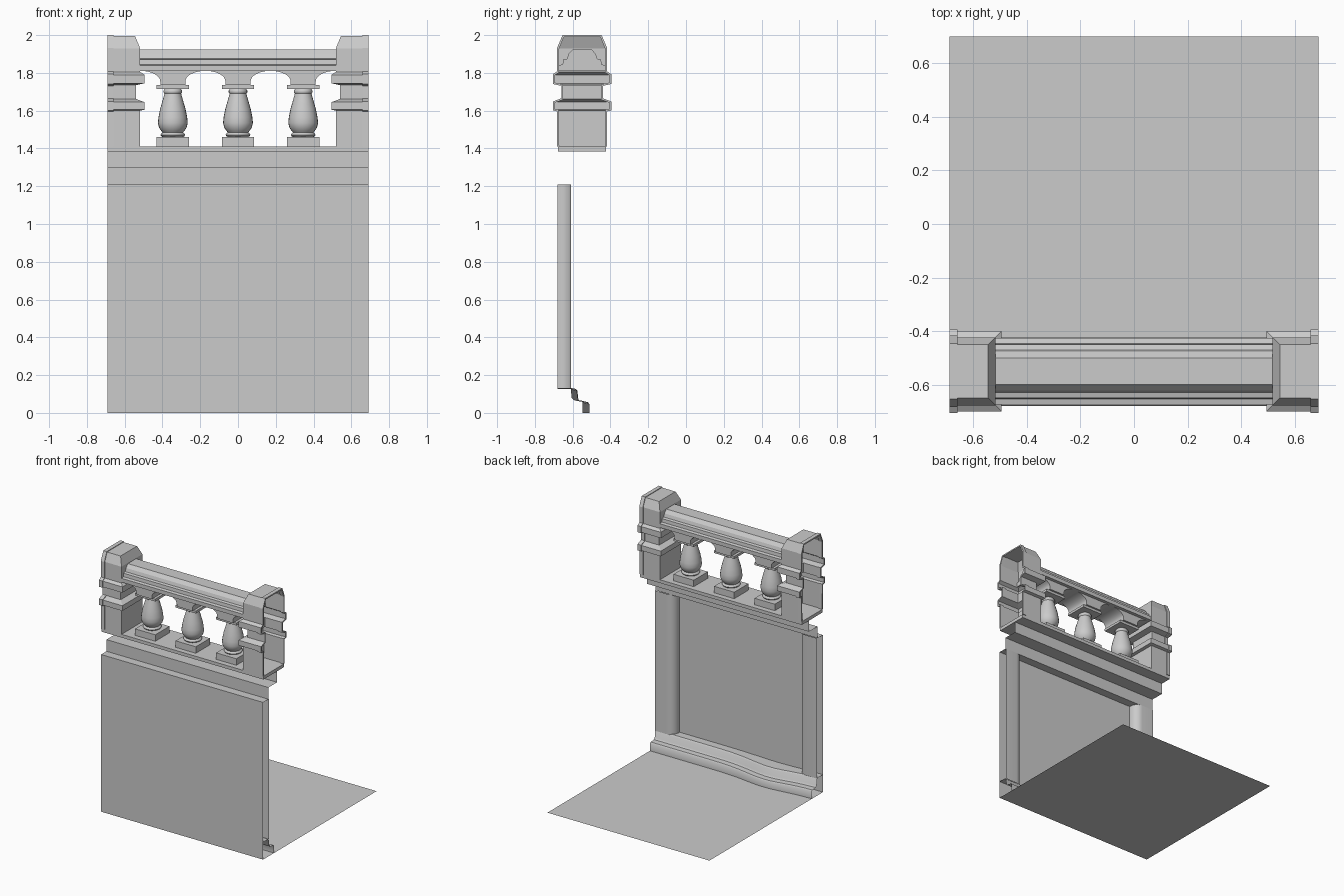
import bpy, bmesh, math

if "Cube" in bpy.data.objects:
    bpy.data.objects.remove(bpy.data.objects["Cube"])

stone = bpy.data.materials.new("grey_stone")
stone.use_nodes = True
GREY = (0.6, 0.6, 0.6, 1)
stone.diffuse_color = GREY
stone.node_tree.nodes["Principled BSDF"].inputs["Base Color"].default_value = GREY

W = 0.69       # half width of the tile
CY = -0.55     # centre line of the balustrade
PITCH = 0.345  # baluster spacing


def finish(name, bm, smooth=False):
    bmesh.ops.remove_doubles(bm, verts=bm.verts, dist=1e-5)
    bmesh.ops.recalc_face_normals(bm, faces=bm.faces)
    me = bpy.data.meshes.new(name)
    bm.to_mesh(me)
    bm.free()
    me.materials.append(stone)
    ob = bpy.data.objects.new(name, me)
    bpy.context.collection.objects.link(ob)
    if smooth:
        bpy.ops.object.select_all(action='DESELECT')
        ob.select_set(True)
        bpy.context.view_layer.objects.active = ob
        bpy.ops.object.shade_smooth_by_angle(angle=math.radians(40))
    return ob


def loft(name, rings, closed=False, caps=False, smooth=False):
    """Skin a sheet between successive rows of points."""
    bm = bmesh.new()
    rows = [[bm.verts.new(p) for p in r] for r in rings]
    for a, b in zip(rows, rows[1:]):
        n = len(a)
        for i in range(n if closed else n - 1):
            j = (i + 1) % n
            bm.faces.new((a[i], a[j], b[j], b[i]))
    if caps:
        bm.faces.new(rows[0])
        bm.faces.new(rows[-1])
    return finish(name, bm, smooth)


def box(name, x0, x1, y0, y1, z0, z1):
    ring = lambda z: [(x0, y0, z), (x1, y0, z), (x1, y1, z), (x0, y1, z)]
    return loft(name, [ring(z0), ring(z1)], closed=True, caps=True)


# Floor and outer wall are single sheets
loft("floor", [[(-W, -0.68, 0), (W, -0.68, 0)], [(-W, 0.7, 0), (W, 0.7, 0)]])
loft("wall", [[(-W, -0.68, 0), (W, -0.68, 0)], [(-W, -0.68, 1.21), (W, -0.68, 1.21)]])

# Stepped cornice sheet and the slab it carries
cornice = [(-0.68, 1.21), (-0.615, 1.21), (-0.615, 1.3), (-0.51, 1.3), (-0.51, 1.385)]
loft("cornice", [[(x, y, z) for y, z in cornice] for x in (-W, W)])
box("balustrade_slab", -W, W, CY - 0.127, CY + 0.127, 1.385, 1.41)

# Wavy two-step skirting along the foot of the wall
skirting = [(-0.68, 0.135), (-0.62, 0.135), (-0.61, 0.125), (-0.605, 0.08),
            (-0.595, 0.068), (-0.555, 0.065), (-0.547, 0.055), (-0.547, 0)]
rows = []
for i in range(25):
    x = -W + 2 * W * i / 24
    bulge = math.exp(-((x + 0.3) / 0.22) ** 2)
    rows.append([(x, y + (0.035 * bulge if k else 0), z - (0.008 * bulge if z else 0))
                 for k, (y, z) in enumerate(skirting)])
loft("skirting", rows, smooth=True)

# Rounded pilasters at the inner corners
for side, label in ((1, "left"), (-1, "right")):
    path = [(W, -0.61)]
    for i in range(7):
        a = math.radians(15 * i)
        path.append((0.59 - 0.06 * math.sin(a), -0.67 + 0.06 * math.cos(a)))
    path.append((0.53, -0.68))
    loft(label + "_pilaster", [[(side * x, y, z) for x, y in path] for z in (0.13, 1.21)],
         smooth=True)

# Hollow end posts, open outward: (height, half depth)
post = [(1.41, 0.127), (1.6, 0.127), (1.605, 0.15), (1.645, 0.15), (1.662, 0.105),
        (1.735, 0.105), (1.745, 0.15), (1.79, 0.15), (1.805, 0.127), (1.93, 0.127),
        (1.995, 0.1)]
for side, label in ((1, "left"), (-1, "right")):
    rings = []
    for z, d in post:
        inner = side * (0.645 - d)
        rings.append([(side * W, CY - d, z), (inner, CY - d, z),
                      (inner, CY + d, z), (side * W, CY + d, z)])
    z, d = post[-1]
    rings.append([(side * W, CY, z), (side * (0.645 - d), CY, z),
                  (side * (0.645 - d), CY, z), (side * W, CY, z)])
    loft(label + "_post", rings)
    # Raised rim tracing the open end
    front = [(CY - d, z) for z, d in post]
    outline = front + [(CY + d, z) for z, d in reversed(post)]
    rim = loft(label + "_post_rim", [[(side * x, y, z) for y, z in outline]
                                     for x in (0.66, W)])
    solid = rim.modifiers.new("thickness", 'SOLIDIFY')
    solid.thickness = 0.012
    solid.offset = 0

# Moulded handrail
half = [(0.125, 1.81), (0.125, 1.84), (0.103, 1.845), (0.1, 1.87), (0.08, 1.875),
        (0.072, 1.9), (0.05, 1.925)]
rail = [(CY - d, z) for d, z in half] + [(CY + d, z) for d, z in reversed(half)]
loft("handrail", [[(x, y, z) for y, z in rail] for x in (-0.53, 0.53)],
     closed=True, caps=True)

# Balusters, each with a pedestal, a cap and an arched bracket
turning = [(0.05, 1.46), (0.06, 1.463), (0.066, 1.472), (0.06, 1.481), (0.054, 1.485),
           (0.061, 1.493), (0.073, 1.51), (0.079, 1.535), (0.076, 1.565), (0.067, 1.61),
           (0.054, 1.655), (0.044, 1.69), (0.049, 1.697), (0.049, 1.706), (0.042, 1.716)]
for k, label in ((-1, "right"), (0, "middle"), (1, "left")):
    cx = k * PITCH
    rings = [[(cx + r * math.cos(t * math.tau / 24), CY + r * math.sin(t * math.tau / 24), z)
              for t in range(24)] for r, z in turning]
    loft(label + "_baluster", rings, closed=True, caps=True, smooth=True)
    box(label + "_pedestal", cx - 0.086, cx + 0.086, CY - 0.086, CY + 0.086, 1.41, 1.46)
    box(label + "_cap", cx - 0.086, cx + 0.086, CY - 0.086, CY + 0.086, 1.716, 1.735)
    curve = [(0.066, 1.735)]
    for i in range(9):
        a = math.radians(90 * i / 8)
        curve.append((PITCH / 2 - 0.106 * math.cos(a), 1.755 + 0.056 * math.sin(a)))
    # Fill between the arch curve and the rail as mirrored strips
    bm = bmesh.new()
    for s in (1, -1):
        for (xa, za), (xb, zb) in zip([(0, 1.735)] + curve, curve):
            bottom = [[bm.verts.new((cx + s * x, CY + y, z)) for x, z in ((xa, za), (xb, zb))]
                      for y in (-0.1, 0.1)]
            bm.faces.new(bottom[0] + bottom[1][::-1])
            for pair, y in zip(bottom, (-0.1, 0.1)):
                if xb > xa:
                    top = [bm.verts.new((cx + s * x, CY + y, 1.812)) for x in (xb, xa)]
                    bm.faces.new(pair + top)
    finish(label + "_arch_bracket", bm, smooth=True)
